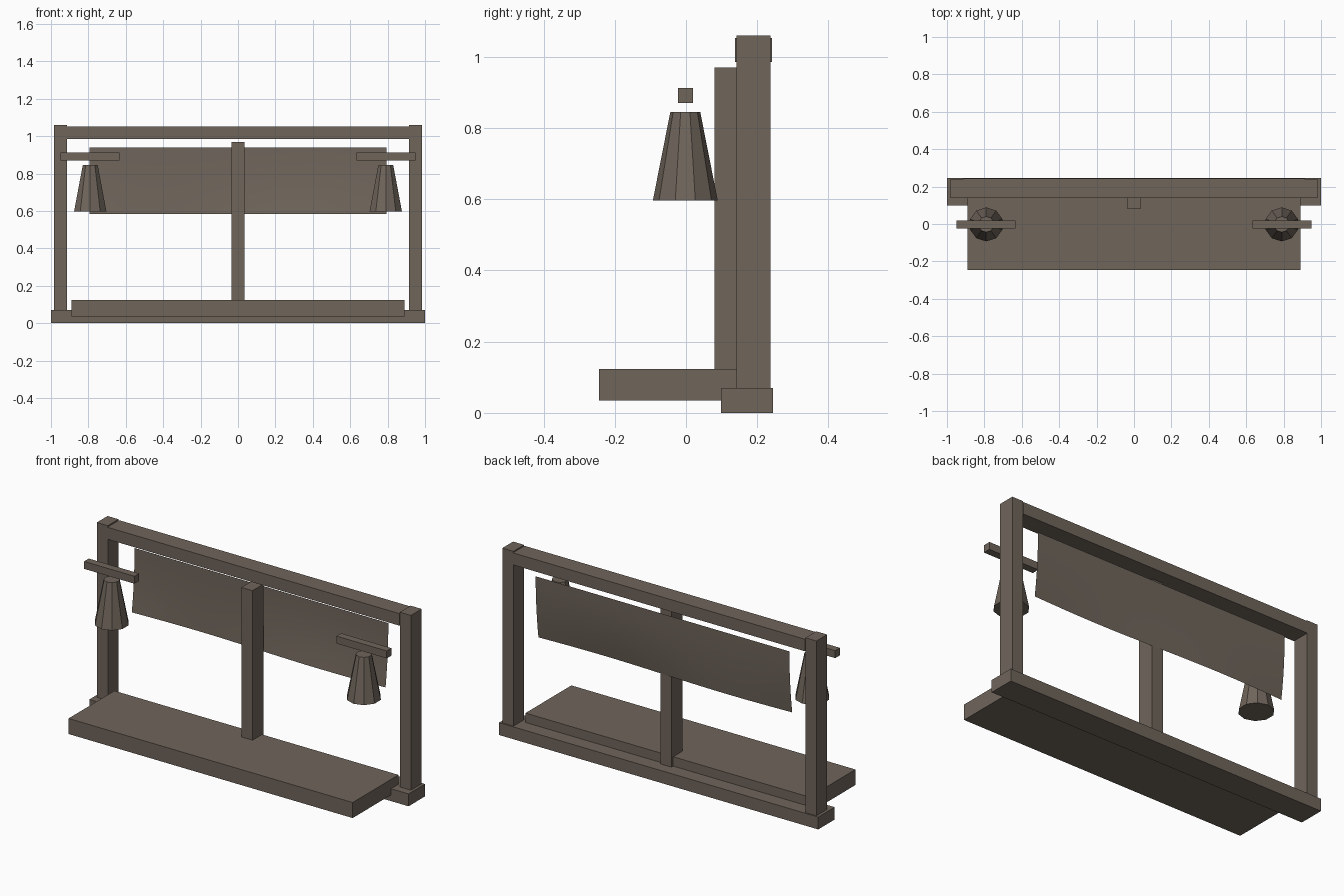
import bpy, bmesh, math

cube = bpy.data.objects.get("Cube")
if cube:
    bpy.data.objects.remove(cube, do_unlink=True)

# Single weathered wood colour
COLOUR = (0.16, 0.13, 0.105, 1.0)
wood = bpy.data.materials.new("weathered_brown")
wood.use_nodes = True
wood.diffuse_color = COLOUR
wood.node_tree.nodes["Principled BSDF"].inputs["Base Color"].default_value = COLOUR


def finish(name, bm):
    mesh = bpy.data.meshes.new(name)
    bm.to_mesh(mesh)
    bm.free()
    mesh.materials.append(wood)
    obj = bpy.data.objects.new(name, mesh)
    bpy.context.collection.objects.link(obj)
    return obj


def box(name, xs, ys, zs):
    bm = bmesh.new()
    bmesh.ops.create_cube(bm, size=1)
    for v in bm.verts:
        for i, (lo, hi) in enumerate((xs, ys, zs)):
            v.co[i] = hi if v.co[i] > 0 else lo
    return finish(name, bm)


# Frame
box("base_rail", (-1, 1), (0.098, 0.245), (0, 0.07))
box("top_beam", (-0.915, 0.915), (0.138, 0.242), (0.985, 1.053))
box("shelf", (-0.89, 0.89), (-0.245, 0.165), (0.035, 0.123))
box("centre_post", (-0.035, 0.035), (0.08, 0.18), (0.07, 0.97))

# Posts, hanger bars and lantern shades on each side
for side, s in (("left", 1), ("right", -1)):
    box(side + "_post", sorted((s * 0.915, s * 0.984)), (0.142, 0.238), (0.07, 1.06))
    box(side + "_hanger_bar", sorted((s * 0.633, s * 0.948)), (-0.023, 0.019), (0.87, 0.912))
    bm = bmesh.new()
    bmesh.ops.create_cone(bm, cap_ends=True, segments=10, radius1=0.091, radius2=0.042, depth=0.248)
    shade = finish(side + "_lantern_shade", bm)
    shade.location = (s * 0.79, -0.002, 0.721)

# Hanging cloth, its lower edge swept forward in a soft wave
bm = bmesh.new()
bmesh.ops.create_grid(bm, x_segments=16, y_segments=6, size=1)
for v in bm.verts:
    u, t = v.co.x, (1 - v.co.y) / 2
    v.co = (0.795 * u, 0.21 - t * t * (0.025 + 0.01 * math.sin(math.pi * u)), 0.94 - 0.355 * t)
cloth = finish("hanging_cloth", bm)
cloth.data.polygons.foreach_set("use_smooth", [True] * len(cloth.data.polygons))
